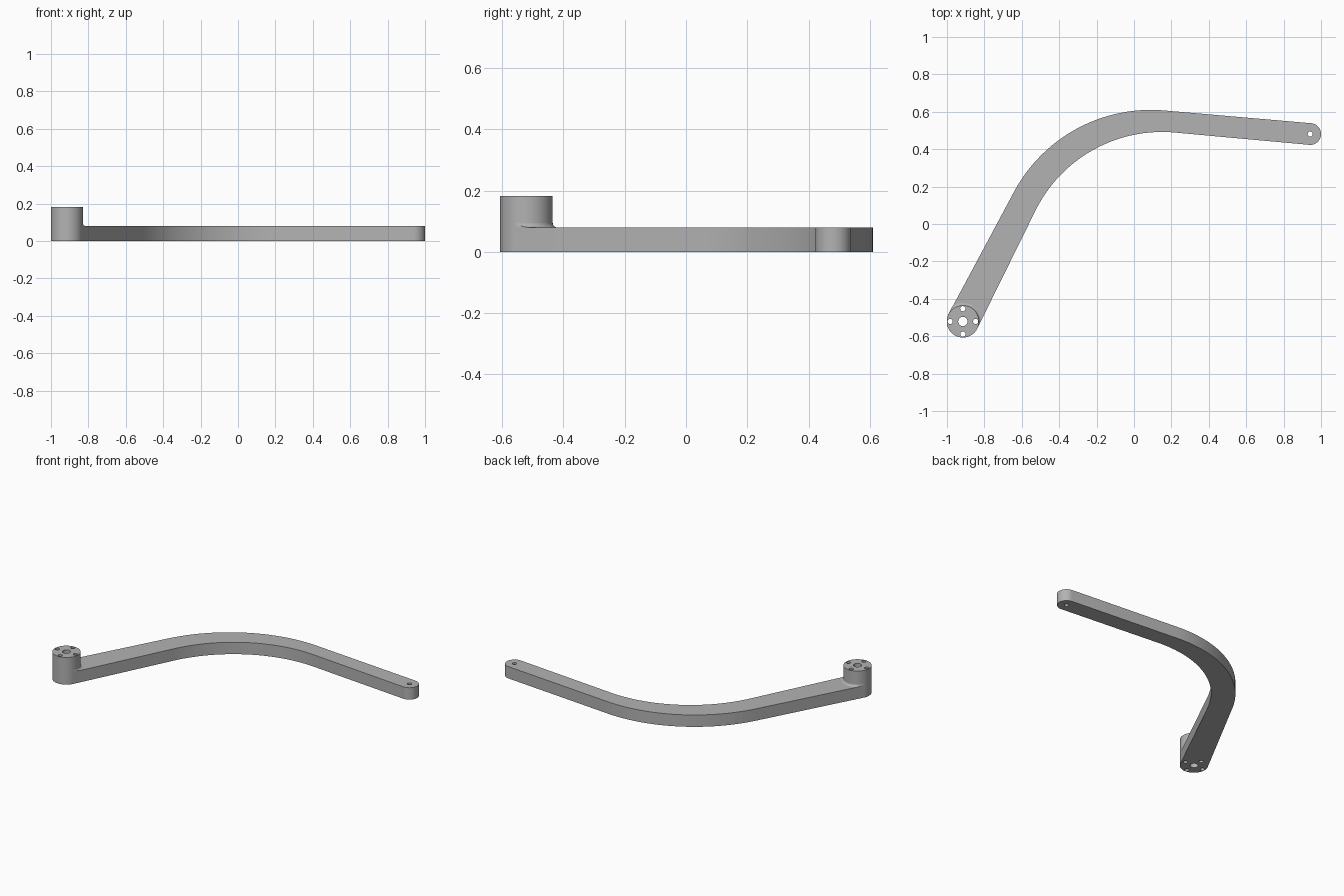
import bpy, bmesh, math
from math import sin, cos, radians

cube = bpy.data.objects.get("Cube")
if cube:
    bpy.data.objects.remove(cube, do_unlink=True)

# Main dimensions
HUB, HUB_R, HUB_TOP = (-0.915, -0.521), 0.086, 0.183
TIP, TIP_R = (0.942, 0.481), 0.058
ARM_TOP, FILLET = 0.08, 0.014

grey = bpy.data.materials.new("plain grey")
grey.use_nodes = True
grey.diffuse_color = (0.45, 0.45, 0.45, 1)
grey.node_tree.nodes["Principled BSDF"].inputs["Base Color"].default_value = grey.diffuse_color


def arc(centre, r, start, end, n):
    """Points along an arc, angles in degrees."""
    angles = [radians(start + (end - start) * i / n) for i in range(n + 1)]
    return [(centre[0] + r * cos(a), centre[1] + r * sin(a)) for a in angles]


def circle(centre, r, n=32):
    return arc(centre, r, 0, 360, n)[:-1]


def finish(obj):
    """Weld, face outwards, colour and smooth."""
    bm = bmesh.new()
    bm.from_mesh(obj.data)
    bmesh.ops.remove_doubles(bm, verts=bm.verts, dist=1e-5)
    bmesh.ops.recalc_face_normals(bm, faces=bm.faces)
    bm.to_mesh(obj.data)
    bm.free()
    obj.data.materials.clear()
    obj.data.materials.append(grey)
    bpy.ops.object.select_all(action="DESELECT")
    obj.select_set(True)
    bpy.context.view_layer.objects.active = obj
    bpy.ops.object.shade_smooth_by_angle(angle=radians(30))


def plate(name, loops, z0, z1):
    """Extrude an outline (first loop) with holes (other loops)."""
    curve = bpy.data.curves.new(name + "_outline", "CURVE")
    curve.dimensions = "2D"
    curve.fill_mode = "BOTH"
    curve.extrude = (z1 - z0) / 2
    for loop in loops:
        spline = curve.splines.new("POLY")
        spline.points.add(len(loop) - 1)
        for point, (x, y) in zip(spline.points, loop):
            point.co = (x, y, 0, 1)
        spline.use_cyclic_u = True
    source = bpy.data.objects.new(name + "_source", curve)
    bpy.context.collection.objects.link(source)
    bpy.context.view_layer.update()
    evaluated = source.evaluated_get(bpy.context.evaluated_depsgraph_get())
    mesh = bpy.data.meshes.new_from_object(evaluated)
    bpy.data.objects.remove(source, do_unlink=True)
    for v in mesh.vertices:
        v.co.z += (z0 + z1) / 2
    obj = bpy.data.objects.new(name, mesh)
    bpy.context.collection.objects.link(obj)
    finish(obj)


# Bolt circle and shaft hole of the hub
hub_holes = [circle(HUB, 0.025)]
for x, y in circle(HUB, 0.068, 4):
    hub_holes.append(circle((x, y), 0.014, 20))

# Bent, tapering arm with rounded ends
outline = (arc((0.09, -0.22), 0.83, 152, 85, 48)
           + arc(TIP, TIP_R, 85, -95, 32)
           + arc((0.15, -0.263), 0.755, 85, 154.5, 48)
           + arc(HUB, HUB_R, -25.5, -208, 48))
plate("arm", [outline, circle(TIP, 0.0135, 20)] + hub_holes, 0, ARM_TOP)

# Raised cylindrical hub
plate("hub", [circle(HUB, HUB_R, 64)] + hub_holes, ARM_TOP, HUB_TOP)

# Small fillet where the hub meets the arm, trimmed at the arm's edges
bm = bmesh.new()
rows = []
for i in range(49):
    t = radians(-89 + 178 * i / 48)
    room = HUB_R / max(abs(cos(math.pi / 2 - abs(t))), 0.01) - HUB_R
    width = min(FILLET, room)
    a = t + radians(63.3)
    profile = []
    for k in range(7):
        d = width * (1 - cos(math.pi / 2 * k / 6))
        z = ARM_TOP + FILLET - math.sqrt(max(FILLET ** 2 - (FILLET - d) ** 2, 0))
        profile.append((HUB_R + d, z))
    profile += [(HUB_R + width, ARM_TOP), (HUB_R, ARM_TOP)]
    rows.append([bm.verts.new((HUB[0] + r * cos(a), HUB[1] + r * sin(a), z))
                 for r, z in profile])
for one, two in zip(rows, rows[1:]):
    for k in range(len(one)):
        j = (k + 1) % len(one)
        bm.faces.new((one[k], two[k], two[j], one[j]))
bm.faces.new(rows[0])
bm.faces.new(rows[-1])
mesh = bpy.data.meshes.new("hub_fillet")
bm.to_mesh(mesh)
bm.free()
fillet = bpy.data.objects.new("hub_fillet", mesh)
bpy.context.collection.objects.link(fillet)
finish(fillet)
